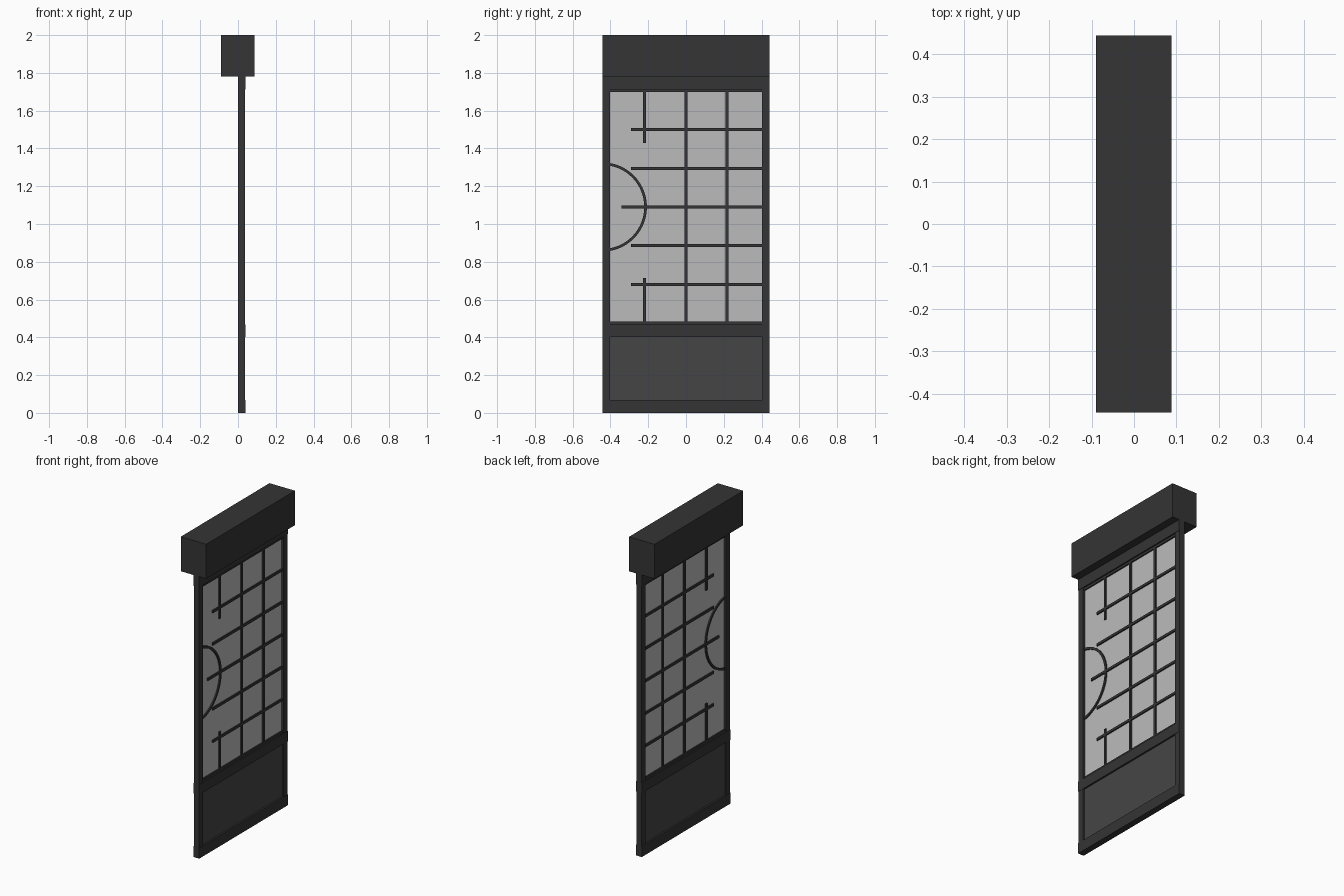
import bpy, bmesh, math

if "Cube" in bpy.data.objects:
    bpy.data.objects.remove(bpy.data.objects["Cube"])


def material(name, v):
    m = bpy.data.materials.new(name)
    m.diffuse_color = (v, v, v, 1)
    m.use_nodes = True
    m.node_tree.nodes["Principled BSDF"].inputs["Base Color"].default_value = m.diffuse_color
    return m


DARK = material("dark_metal", 0.035)
PANEL = material("panel_grey", 0.06)
GLASS = material("frosted_glass", 0.5)


def finish(name, bm, mat):
    me = bpy.data.meshes.new(name)
    bmesh.ops.recalc_face_normals(bm, faces=bm.faces)
    bm.to_mesh(me)
    bm.free()
    me.materials.append(mat)
    ob = bpy.data.objects.new(name, me)
    bpy.context.collection.objects.link(ob)
    return ob


def box(name, x, y, z, mat=DARK):
    bm = bmesh.new()
    bmesh.ops.create_cube(bm, size=1)
    for v in bm.verts:
        for i, (a, b) in enumerate((x, y, z)):
            v.co[i] = a if v.co[i] < 0 else b
    return finish(name, bm, mat)


W = 0.443            # half width of the door
IN = 0.402           # half width of the opening
CX = 0.019           # centre of the door thickness
BAR = (CX - 0.012, CX + 0.012)
H = 0.008            # half width of a glazing bar

# Header housing
box("header_box", (-0.09, 0.088), (-W, W), (1.782, 2.0))

# Stiles and rails
for side, y in (("left", (-W, -IN)), ("right", (IN, W))):
    box(side + "_stile", (0.001, 0.037), y, (0, 1.782))
for name, z in (("bottom", (0, 0.068)), ("middle", (0.403, 0.468)), ("top", (1.713, 1.782))):
    box(name + "_rail", (-0.001, 0.039), (-W, W), z)

# Infill panels
box("lower_panel", (CX - 0.009, CX + 0.009), (-IN, IN), (0.068, 0.403), PANEL)
box("glass_pane", (CX - 0.004, CX + 0.004), (-IN, IN), (0.468, 1.713), GLASS)

# Horizontal glazing bars
for i, z in enumerate((1.5, 1.295, 1.09, 0.885, 0.68)):
    box(f"horizontal_bar_{i}", BAR, (-0.342 if i == 2 else -0.292, IN), (z - H, z + H))
for name, z in (("lower", (0.468, 0.483)), ("upper", (1.698, 1.713))):
    box(name + "_glazing_bead", BAR, (-IN, IN), z)

# Vertical glazing bars, the left one broken around the arc
for name, y, z in (("centre", 0.0, (0.468, 1.713)), ("right", 0.216, (0.468, 1.713)),
                   ("upper_left", -0.22, (1.43, 1.713)), ("lower_left", -0.22, (0.468, 0.715))):
    box(name + "_vertical_bar", BAR, (y - H, y + H), z)

# Arc bar: rectangular section swept around a centre on the door edge
bm = bmesh.new()
N, R, T = 32, 0.229, 0.007
A = math.acos((W - IN + 0.01 - 0.02) / R)
rings = []
for i in range(N + 1):
    a = -A + 2 * A * i / N
    rings.append([bm.verts.new((x, -W + r * math.cos(a), 1.09 + r * math.sin(a)))
                  for x, r in ((BAR[0], R - T), (BAR[1], R - T), (BAR[1], R + T), (BAR[0], R + T))])
for p, q in zip(rings, rings[1:]):
    for k in range(4):
        bm.faces.new((p[k], p[(k + 1) % 4], q[(k + 1) % 4], q[k]))
bm.faces.new(rings[0])
bm.faces.new(rings[-1])
arc = finish("arc_bar", bm, DARK)
bpy.context.view_layer.objects.active = arc
arc.select_set(True)
bpy.ops.object.shade_smooth_by_angle()
